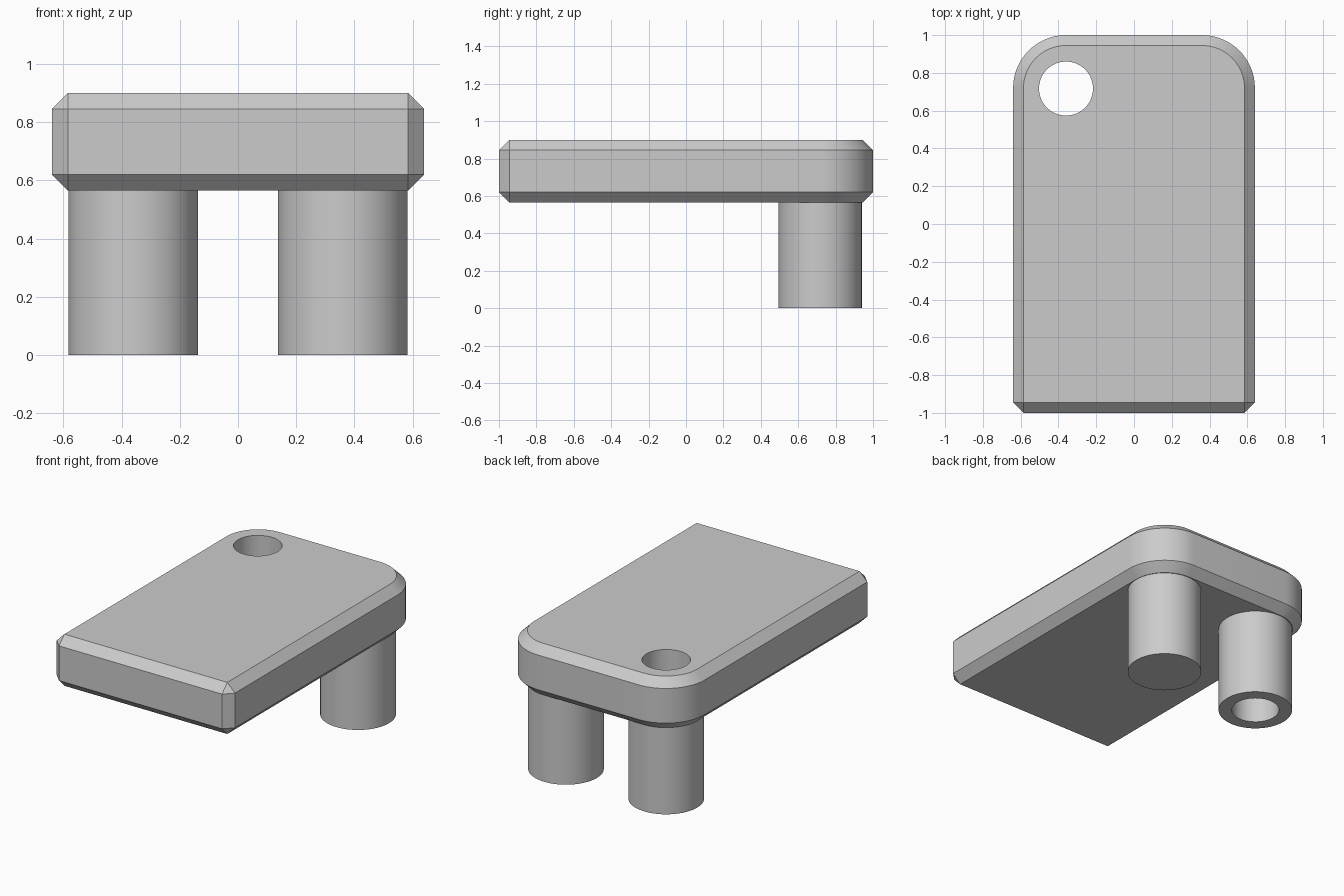
import bpy
import bmesh
from math import sin, cos, pi

cube = bpy.data.objects.get("Cube")
if cube:
    bpy.data.objects.remove(cube, do_unlink=True)

HALF_X, HALF_Y = 0.64, 1.0
Z_LOW, Z_HIGH = 0.565, 0.90
CHAMFER, CORNER = 0.055, 0.28
POST_X, POST_Y, POST_R = 0.36, 0.717, 0.223
HOLE_R = 0.143
SIDES = 64

grey = bpy.data.materials.new("plain_grey")
grey.use_nodes = True
grey.diffuse_color = (0.6, 0.6, 0.6, 1)
grey.node_tree.nodes["Principled BSDF"].inputs["Base Color"].default_value = (0.6, 0.6, 0.6, 1)


def finish(name, bm):
    bmesh.ops.remove_doubles(bm, verts=bm.verts, dist=0.0005)
    bmesh.ops.recalc_face_normals(bm, faces=bm.faces)
    mesh = bpy.data.meshes.new(name)
    bm.to_mesh(mesh)
    bm.free()
    mesh.materials.append(grey)
    obj = bpy.data.objects.new(name, mesh)
    bpy.context.collection.objects.link(obj)
    return obj


def activate(obj):
    bpy.ops.object.select_all(action="DESELECT")
    obj.select_set(True)
    bpy.context.view_layer.objects.active = obj


def bridge(bm, a, b):
    n = len(a)
    for i in range(n):
        j = (i + 1) % n
        bm.faces.new((a[i], a[j], b[j], b[i]))


def circle(bm, x, y, z, r):
    return [bm.verts.new((x + r * cos(2 * pi * i / SIDES), y + r * sin(2 * pi * i / SIDES), z))
            for i in range(SIDES)]


def outline(inset):
    """Plate outline: cut front corners, rounded back corners."""
    x, y = HALF_X - inset, HALF_Y - inset
    cut = CHAMFER - inset
    pts = [(-x, -y + cut), (-x + cut, -y), (x - cut, -y), (x, -y + cut)]
    r, steps = CORNER - inset, 16
    for side, start in ((1, 0), (-1, pi / 2)):
        for i in range(steps + 1):
            a = start + i * pi / 2 / steps
            pts.append((side * (HALF_X - CORNER) + r * cos(a), HALF_Y - CORNER + r * sin(a)))
    return pts


# Chamfered plate
bm = bmesh.new()
levels = [(Z_LOW, CHAMFER), (Z_LOW + CHAMFER, 0), (Z_HIGH - CHAMFER, 0), (Z_HIGH, CHAMFER)]
rings = [[bm.verts.new((x, y, z)) for x, y in outline(inset)] for z, inset in levels]
for low, high in zip(rings, rings[1:]):
    bridge(bm, low, high)
bm.faces.new(rings[0])
bm.faces.new(rings[-1])
plate = finish("plate", bm)

# Drill the hole through the plate
bm = bmesh.new()
ends = [circle(bm, -POST_X, POST_Y, z, HOLE_R) for z in (Z_LOW - 0.2, Z_HIGH + 0.2)]
bridge(bm, *ends)
for ring in ends:
    bm.faces.new(ring)
drill = finish("hole_cutter", bm)
drill.hide_render = True
cut = plate.modifiers.new("hole", "BOOLEAN")
cut.operation, cut.solver, cut.object = "DIFFERENCE", "EXACT", drill
activate(plate)
bpy.ops.object.modifier_apply(modifier=cut.name)
bpy.data.objects.remove(drill, do_unlink=True)

# Solid post on the left, hollow post under the hole
parts = [plate]
for name, x, hollow in (("left_solid_post", POST_X, False), ("right_hollow_post", -POST_X, True)):
    bm = bmesh.new()
    foot = circle(bm, x, POST_Y, 0, POST_R)
    bridge(bm, foot, circle(bm, x, POST_Y, Z_LOW, POST_R))
    if hollow:
        bore = circle(bm, x, POST_Y, 0, HOLE_R)
        bridge(bm, bore, foot)
        bridge(bm, circle(bm, x, POST_Y, Z_LOW, HOLE_R), bore)
    else:
        bm.faces.new(foot)
    parts.append(finish(name, bm))

# Smooth the round walls, keep chamfers crisp
for part in parts:
    activate(part)
    bpy.ops.object.shade_smooth_by_angle(angle=pi / 6)
